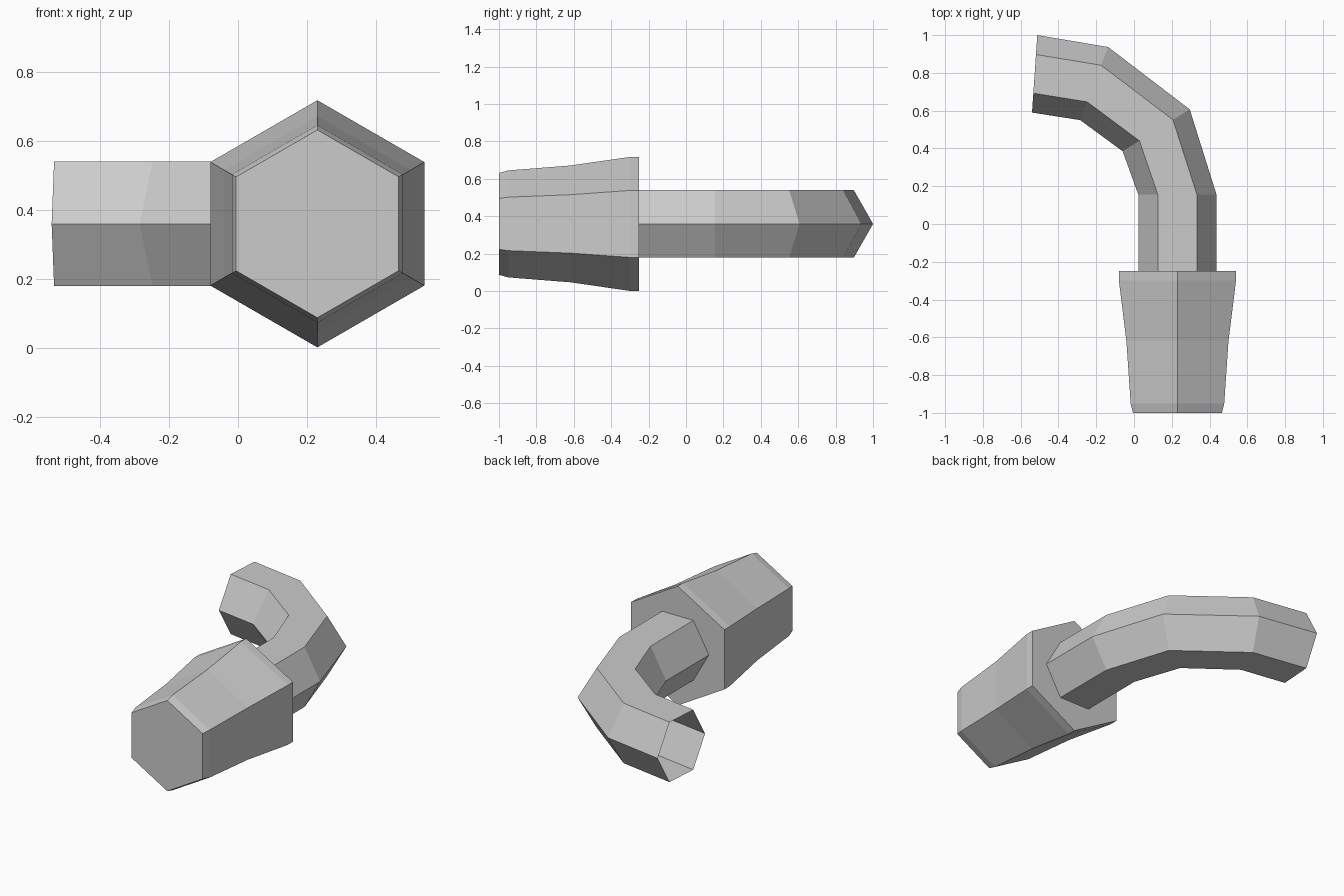
import bpy
import bmesh
from math import sin, cos, pi
from mathutils import Vector

cube = bpy.data.objects.get("Cube")
if cube:
    bpy.data.objects.remove(cube, do_unlink=True)

AXIS_X, AXIS_Z = 0.23, 0.359

grey = bpy.data.materials.new("plain_grey")
grey.use_nodes = True
colour = (0.6, 0.6, 0.6, 1)
grey.diffuse_color = colour
for node in grey.node_tree.nodes:
    if node.type == 'BSDF_PRINCIPLED':
        node.inputs["Base Color"].default_value = colour


def loft(name, rings, capped):
    """Skin a list of six-point rings, with optional end caps."""
    bm = bmesh.new()
    loops = [[bm.verts.new(p) for p in ring] for ring in rings]
    for a, b in zip(loops, loops[1:]):
        for i in range(6):
            j = (i + 1) % 6
            bm.faces.new((a[i], a[j], b[j], b[i]))
    if capped:
        bm.faces.new(loops[0])
        bm.faces.new(loops[-1])
    bmesh.ops.recalc_face_normals(bm, faces=bm.faces)
    mesh = bpy.data.meshes.new(name)
    bm.to_mesh(mesh)
    bm.free()
    mesh.materials.append(grey)
    obj = bpy.data.objects.new(name, mesh)
    bpy.context.collection.objects.link(obj)
    return obj


# Hexagonal plug body, tapering to a bevelled front: (y, radius)
plug_profile = [(-1, 0.272), (-0.95, 0.286), (-0.62, 0.312),
                (-0.3, 0.358), (-0.25, 0.358)]
plug_rings = [[(AXIS_X + r * sin(k * pi / 3), y, AXIS_Z + r * cos(k * pi / 3))
               for k in range(6)] for y, r in plug_profile]
loft("plug_body", plug_rings, True)

# Bent hexagonal cable, open at its far end: inner and outer corner per ring
cable_path = [((0.023, -0.25), (0.437, -0.25)),
              ((0.023, 0.155), (0.437, 0.155)),
              ((-0.06, 0.385), (0.295, 0.607)),
              ((-0.285, 0.55), (-0.137, 0.937)),
              ((-0.54, 0.59), (-0.512, 1.0))]
# Hexagon section: fraction from inner to outer corner, side up or down
section = [(0, 0), (0.25, 1), (0.75, 1), (1, 0), (0.75, -1), (0.25, -1)]
cable_rings = []
for inner, outer in cable_path:
    a, b = Vector(inner), Vector(outer)
    cable_rings.append([(*a.lerp(b, t), AXIS_Z + side * 0.18)
                        for t, side in section])
loft("bent_cable", cable_rings, False)
